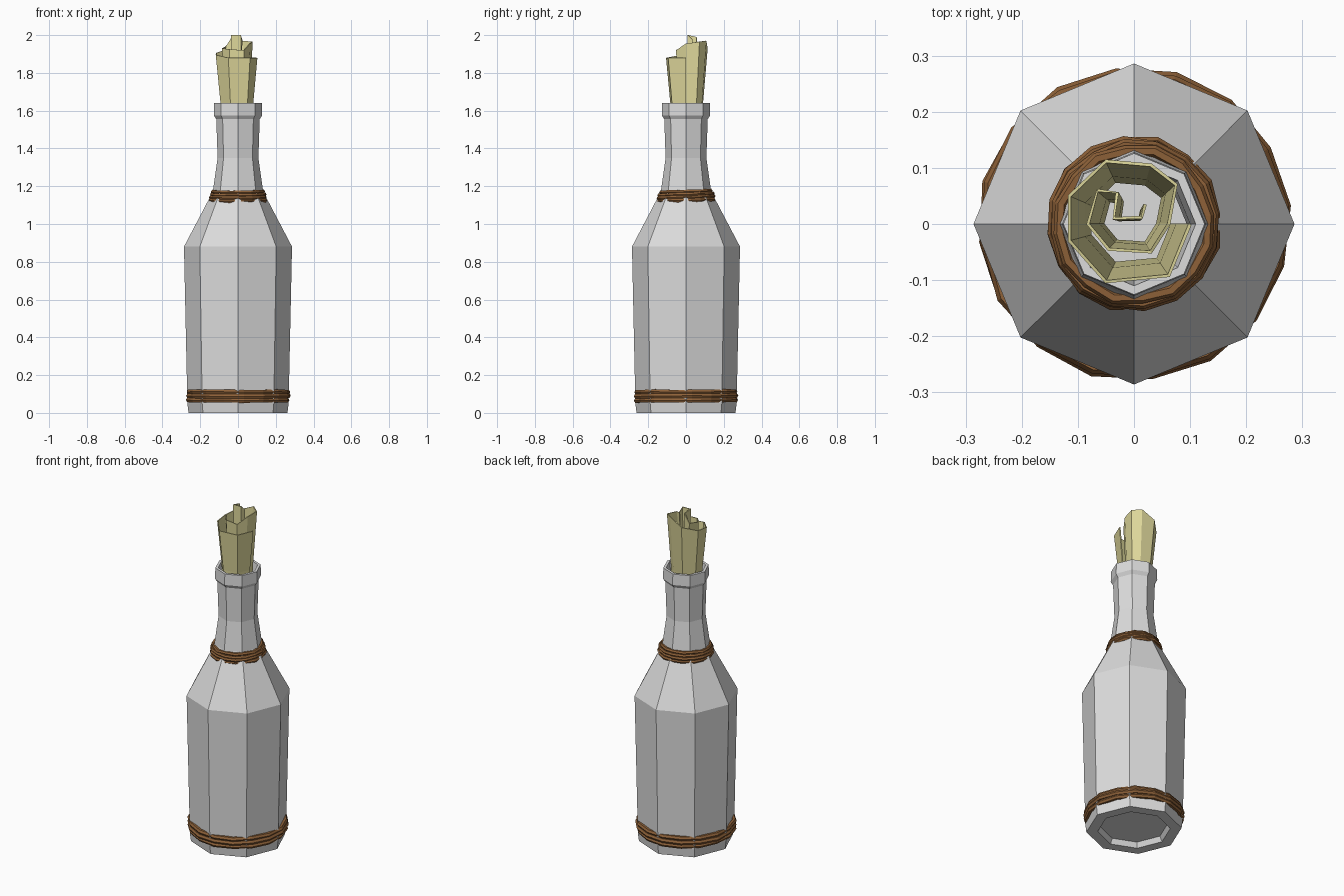
import bpy, bmesh, math, random
from mathutils import Vector, Matrix

if "Cube" in bpy.data.objects:
    bpy.data.objects.remove(bpy.data.objects["Cube"])

random.seed(4)


def material(name, rgb):
    m = bpy.data.materials.new(name)
    m.diffuse_color = (*rgb, 1)
    m.use_nodes = True
    m.node_tree.nodes["Principled BSDF"].inputs["Base Color"].default_value = m.diffuse_color
    return m


GLASS = material("pale_grey_glass", (0.72, 0.72, 0.72))
ROPE = material("brown_rope", (0.27, 0.12, 0.04))
PAPER = material("yellowed_paper", (0.74, 0.69, 0.33))


def finish(bm, name, mat, recalc=True):
    if recalc:
        bmesh.ops.recalc_face_normals(bm, faces=bm.faces)
    me = bpy.data.meshes.new(name)
    bm.to_mesh(me)
    bm.free()
    me.materials.append(mat)
    ob = bpy.data.objects.new(name, me)
    bpy.context.collection.objects.link(ob)
    return ob


def bridge(bm, a, b, closed=True):
    n = len(a)
    for i in range(n if closed else n - 1):
        j = (i + 1) % n
        bm.faces.new((a[i], a[j], b[j], b[i]))


def lathe(name, profile, sides, mat):
    bm = bmesh.new()
    rings = [[bm.verts.new((r * math.cos(math.tau * i / sides),
                            r * math.sin(math.tau * i / sides), z))
              for i in range(sides)] for r, z in profile]
    for a, b in zip(rings, rings[1:]):
        bridge(bm, a, b)
    bm.faces.new(rings[0])
    bm.faces.new(rings[-1])
    return finish(bm, name, mat)


# Eight-sided bottle: recessed base, outer wall, lip, then hollow inside
lathe("bottle", [
    (0.185, 0.03), (0.20, 0.0), (0.262, 0.0), (0.268, 0.05), (0.286, 0.88),
    (0.155, 1.13), (0.132, 1.18), (0.108, 1.35), (0.115, 1.555),
    (0.128, 1.575), (0.126, 1.64), (0.11, 1.64), (0.10, 1.56),
    (0.094, 1.35), (0.115, 1.18), (0.265, 0.86), (0.245, 0.06)], 8, GLASS)


# Rope wraps: stacked, slightly uneven rings of cord
def rope(name, strands, tilt, centre_z, sides=16, section=6):
    bm = bmesh.new()
    rot = Matrix.Rotation(tilt, 3, 'X')
    for radius, z, thick in strands:
        rings = []
        for i in range(sides):
            a = math.tau * (i + 0.3) / sides
            r = radius + random.uniform(-0.003, 0.003)
            dz = random.uniform(-0.002, 0.002)
            ring = []
            for k in range(section):
                t = math.tau * k / section
                rr = r + thick * math.cos(t)
                p = rot @ Vector((rr * math.cos(a), rr * math.sin(a),
                                  z - centre_z + dz + thick * math.sin(t)))
                ring.append(bm.verts.new(p + Vector((0, 0, centre_z))))
            rings.append(ring)
        for i in range(sides):
            bridge(bm, rings[i], rings[(i + 1) % sides])
    finish(bm, name, ROPE)


rope("base_rope", [(0.262, 0.068, 0.014), (0.265, 0.09, 0.014),
                   (0.262, 0.112, 0.014)], 0.005, 0.09)
rope("neck_rope", [(0.146, 1.126, 0.011), (0.144, 1.142, 0.011),
                   (0.139, 1.157, 0.011), (0.133, 1.172, 0.011)], 0.035, 1.15)

# Rolled paper: a loose flaring spiral, rising towards its centre (x, y, top z)
spiral = [(0.10, 0.0, 1.88), (0.062, -0.092, 1.88), (-0.05, -0.103, 1.88),
          (-0.115, -0.03, 1.895), (-0.115, 0.05, 1.905), (-0.05, 0.112, 1.93),
          (0.03, 0.105, 1.97), (0.075, 0.07, 1.965), (0.062, 0.0, 1.955),
          (0.03, -0.05, 1.92), (-0.045, -0.045, 1.925), (-0.082, 0.0, 1.93),
          (-0.065, 0.06, 1.94)]
core = [(-0.03, 0.056, 1.99), (-0.036, 0.01, 2.0), (0.014, 0.012, 2.0),
        (0.02, 0.035, 1.975)]


def paper(name, pts, low_z):
    bm = bmesh.new()
    rows = []
    for z, s in ((low_z, 0.68), (1.64, 0.78), (None, 1.0)):
        rows.append([bm.verts.new((x * s, y * s, top if z is None else z))
                     for x, y, top in pts])
    for a, b in zip(rows, rows[1:]):
        bridge(bm, a, b, closed=False)
    ob = finish(bm, name, PAPER)
    mod = ob.modifiers.new("thickness", 'SOLIDIFY')
    mod.thickness = 0.006
    mod.offset = 0


paper("paper_roll", spiral + core, 1.40)
